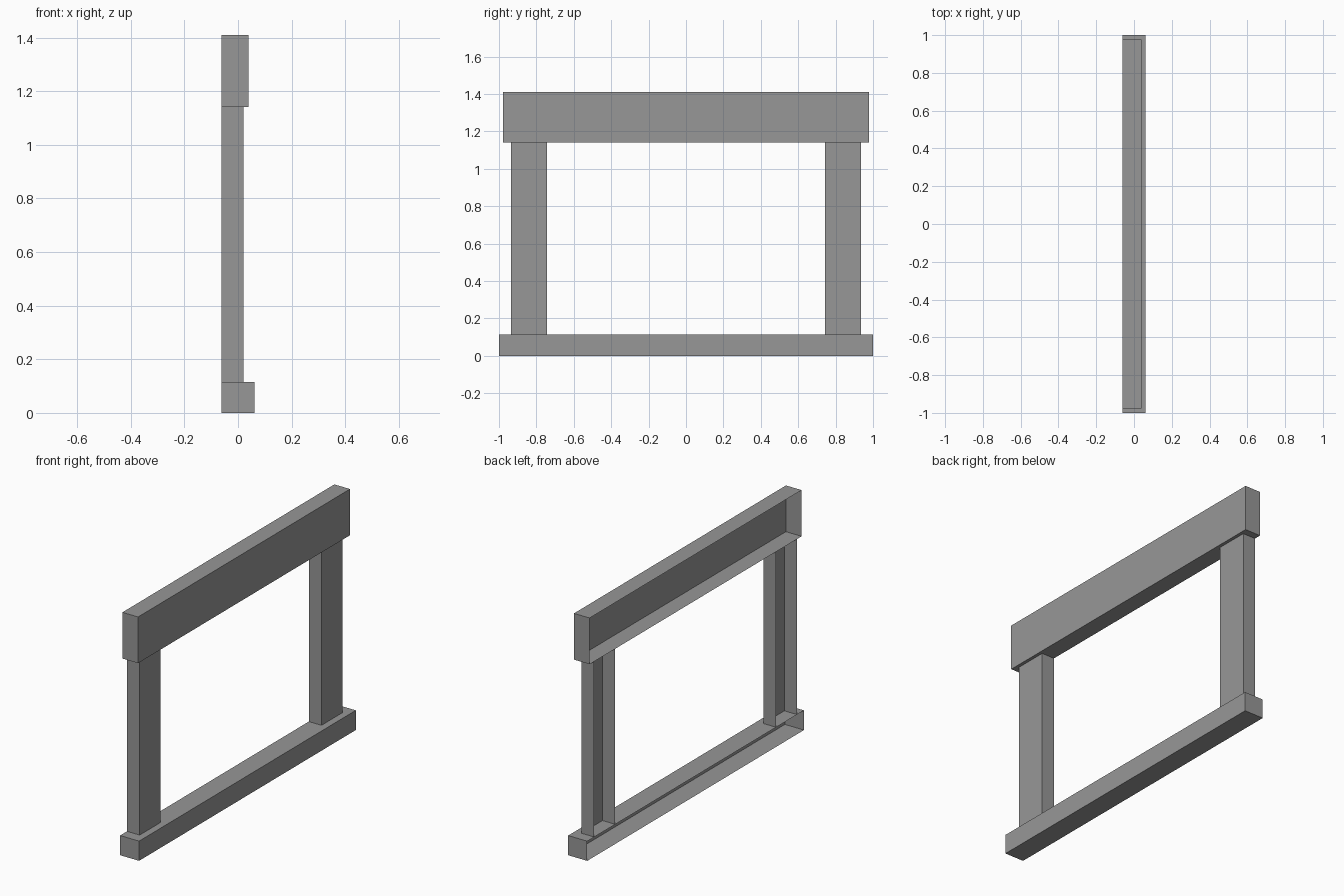
import bpy
import bmesh

cube = bpy.data.objects.get("Cube")
if cube:
    bpy.data.objects.remove(cube, do_unlink=True)

# Single stone grey for the whole surround
stone = bpy.data.materials.new("stone_grey")
stone.use_nodes = True
GREY = (0.31, 0.31, 0.31, 1.0)
stone.diffuse_color = GREY
stone.node_tree.nodes["Principled BSDF"].inputs["Base Color"].default_value = GREY

BACK = -0.062       # shared plane that sits against the wall
BASE_TOP = 0.115
HEADER_BOTTOM = 1.14


def hollow_box(name, front, y_range, z_range, capped=True):
    """Thin shell from the wall plane to x = front, open towards the wall."""
    bm = bmesh.new()
    bmesh.ops.create_cube(bm, size=1)
    for v in bm.verts:
        v.co.x = front if v.co.x > 0 else BACK
        v.co.y = y_range[v.co.y > 0]
        v.co.z = z_range[v.co.z > 0]
    bm.normal_update()
    # Drop the wall side, and the ends that butt against other parts
    unseen = [f for f in bm.faces
              if f.normal.x < -0.5 or (not capped and abs(f.normal.z) > 0.5)]
    bmesh.ops.delete(bm, geom=unseen, context="FACES")
    mesh = bpy.data.meshes.new(name)
    bm.to_mesh(mesh)
    bm.free()
    mesh.materials.append(stone)
    obj = bpy.data.objects.new(name, mesh)
    bpy.context.collection.objects.link(obj)
    return obj


# Base sill and header beam
hollow_box("base_sill", 0.061, (-1, 1), (0, BASE_TOP))
hollow_box("header_beam", 0.039, (-0.978, 0.978), (HEADER_BOTTOM, 1.41))

# Pair of upright posts
for name, y_range in (("front_post", (-0.936, -0.742)),
                      ("back_post", (0.742, 0.936))):
    hollow_box(name, 0.02, y_range, (BASE_TOP, HEADER_BOTTOM), capped=False)
